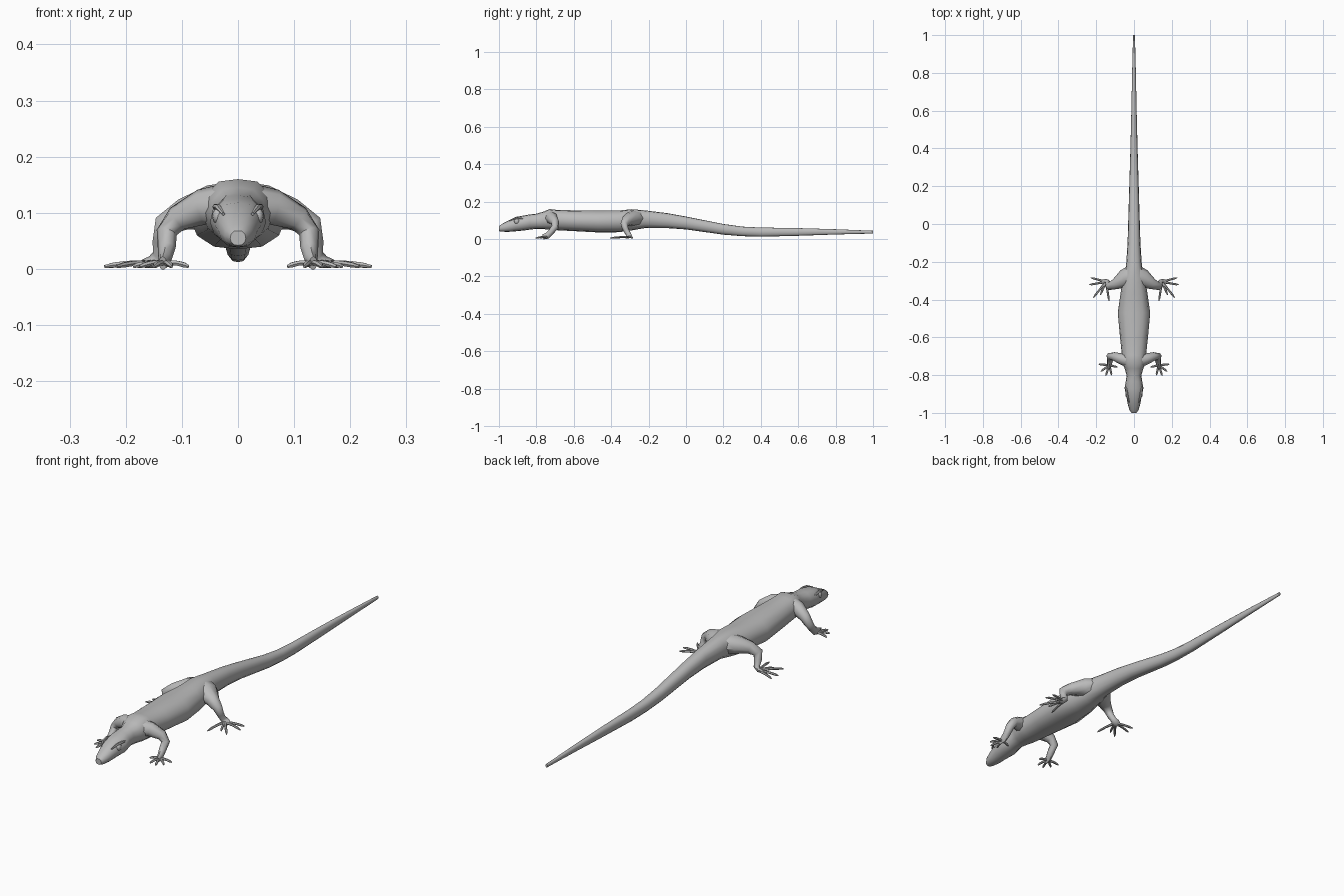
import bpy, bmesh, math
from mathutils import Vector

if "Cube" in bpy.data.objects:
    bpy.data.objects.remove(bpy.data.objects["Cube"])

grey = bpy.data.materials.new("grey skin")
grey.diffuse_color = (0.5, 0.5, 0.5, 1)
grey.use_nodes = True
grey.node_tree.nodes["Principled BSDF"].inputs["Base Color"].default_value = grey.diffuse_color


def loft(bm, rings):
    """Skin a list of point rings and close both ends."""
    loops = [[bm.verts.new(p) for p in ring] for ring in rings]
    n = len(loops[0])
    for a, b in zip(loops, loops[1:]):
        for i in range(n):
            bm.faces.new((a[i], a[(i + 1) % n], b[(i + 1) % n], b[i]))
    bm.faces.new(loops[0][::-1])
    bm.faces.new(loops[-1])


def tube(bm, path, sides):
    """Tube along (x, y, z, half width, half height) stations."""
    pts = [Vector(s[:3]) for s in path]
    rings = []
    for i, s in enumerate(path):
        t = (pts[min(i + 1, len(pts) - 1)] - pts[max(i - 1, 0)]).normalized()
        if i == 0:
            side = t.cross(Vector((0, 0, 1)))
        side = (side - t * side.dot(t)).normalized()
        up = side.cross(t)
        rings.append([pts[i] + side * s[3] * math.cos(a) + up * s[4] * math.sin(a)
                      for a in (2 * math.pi * k / sides for k in range(sides))])
    loft(bm, rings)


def finish(bm, name, mirror=False, angle=50):
    bmesh.ops.recalc_face_normals(bm, faces=bm.faces)
    me = bpy.data.meshes.new(name)
    bm.to_mesh(me)
    bm.free()
    me.materials.append(grey)
    ob = bpy.data.objects.new(name, me)
    bpy.context.collection.objects.link(ob)
    bpy.ops.object.select_all(action='DESELECT')
    ob.select_set(True)
    bpy.context.view_layer.objects.active = ob
    bpy.ops.object.shade_smooth_by_angle(angle=math.radians(angle))
    if mirror:
        ob.modifiers.new("mirror", 'MIRROR')
    return ob


# Head, torso and tail: (y, half width, top z, bottom z)
stations = [
    (-1.0, .014, .068, .042), (-.985, .024, .080, .039), (-.95, .034, .098, .038),
    (-.91, .041, .118, .041), (-.87, .050, .125, .045), (-.835, .044, .131, .050),
    (-.80, .039, .135, .054), (-.765, .050, .145, .053), (-.73, .064, .160, .050),
    (-.695, .064, .156, .047), (-.60, .074, .153, .042), (-.47, .086, .152, .035),
    (-.36, .070, .152, .036), (-.29, .060, .159, .046), (-.22, .042, .153, .058),
    (-.10, .034, .138, .058), (0, .031, .120, .051), (.10, .028, .100, .037),
    (.20, .025, .080, .023), (.30, .022, .066, .015), (.40, .019, .061, .012),
    (.60, .014, .058, .017), (.80, .010, .052, .024), (1.0, .005, .044, .029)]
half = [(0, 1), (.54, .92), (.90, .50), (1, -.05), (.85, -.58), (.50, -.92), (0, -1)]
section = half + [(-x, z) for x, z in half[-2:0:-1]]
bm = bmesh.new()
loft(bm, [[(x * w, y, (t + b) / 2 + z * (t - b) / 2) for x, z in section]
          for y, w, t, b in stations])
finish(bm, "body_and_tail")


def leg(name, limb, palm, tips):
    """Limb tube with five slender toes spreading from the palm."""
    bm = bmesh.new()
    tube(bm, limb, 8)
    p = Vector(palm)
    for x, y in tips:
        tip = Vector((x, y, .004))
        mid = p.lerp(tip, .55)
        tube(bm, [(*p, .007, .006), (mid.x, mid.y, .010, .0055, .005),
                  (*p.lerp(tip, .82).xy, .007, .0055, .005), (*tip, .002, .003)], 6)
    finish(bm, name, True)


# Front legs
leg("front_legs",
    [(.015, -.725, .112, .040, .042), (.065, -.715, .110, .030, .032),
     (.108, -.700, .090, .022, .023), (.127, -.700, .065, .019, .019),
     (.127, -.722, .037, .016, .016), (.130, -.742, .017, .017, .012),
     (.134, -.765, .010, .013, .007)],
    (.131, -.748, .011),
    [(.088, -.757), (.118, -.800), (.150, -.804), (.175, -.780), (.187, -.742)])

# Hind legs
leg("hind_legs",
    [(.005, -.272, .110, .058, .046), (.050, -.288, .109, .048, .040),
     (.098, -.318, .097, .029, .028), (.130, -.330, .077, .020, .023),
     (.136, -.322, .050, .016, .017), (.140, -.307, .024, .014, .013),
     (.152, -.304, .012, .017, .009), (.168, -.310, .009, .012, .006)],
    (.148, -.306, .011),
    [(.132, -.407), (.178, -.375), (.216, -.390), (.238, -.322), (.230, -.284)])

# Eyeballs
bm = bmesh.new()
bmesh.ops.create_uvsphere(bm, u_segments=12, v_segments=8, radius=.014)
bmesh.ops.scale(bm, vec=(.7, 1, 1), verts=bm.verts)
bmesh.ops.translate(bm, vec=(.036, -.905, .094), verts=bm.verts)
finish(bm, "eyes", True)

# Brow ridges above the eyes
bm = bmesh.new()
tube(bm, [(.026, -.945, .098, .003, .003), (.035, -.915, .110, .006, .005),
          (.040, -.885, .111, .006, .005), (.040, -.860, .106, .003, .003)], 6)
finish(bm, "brows", True)
